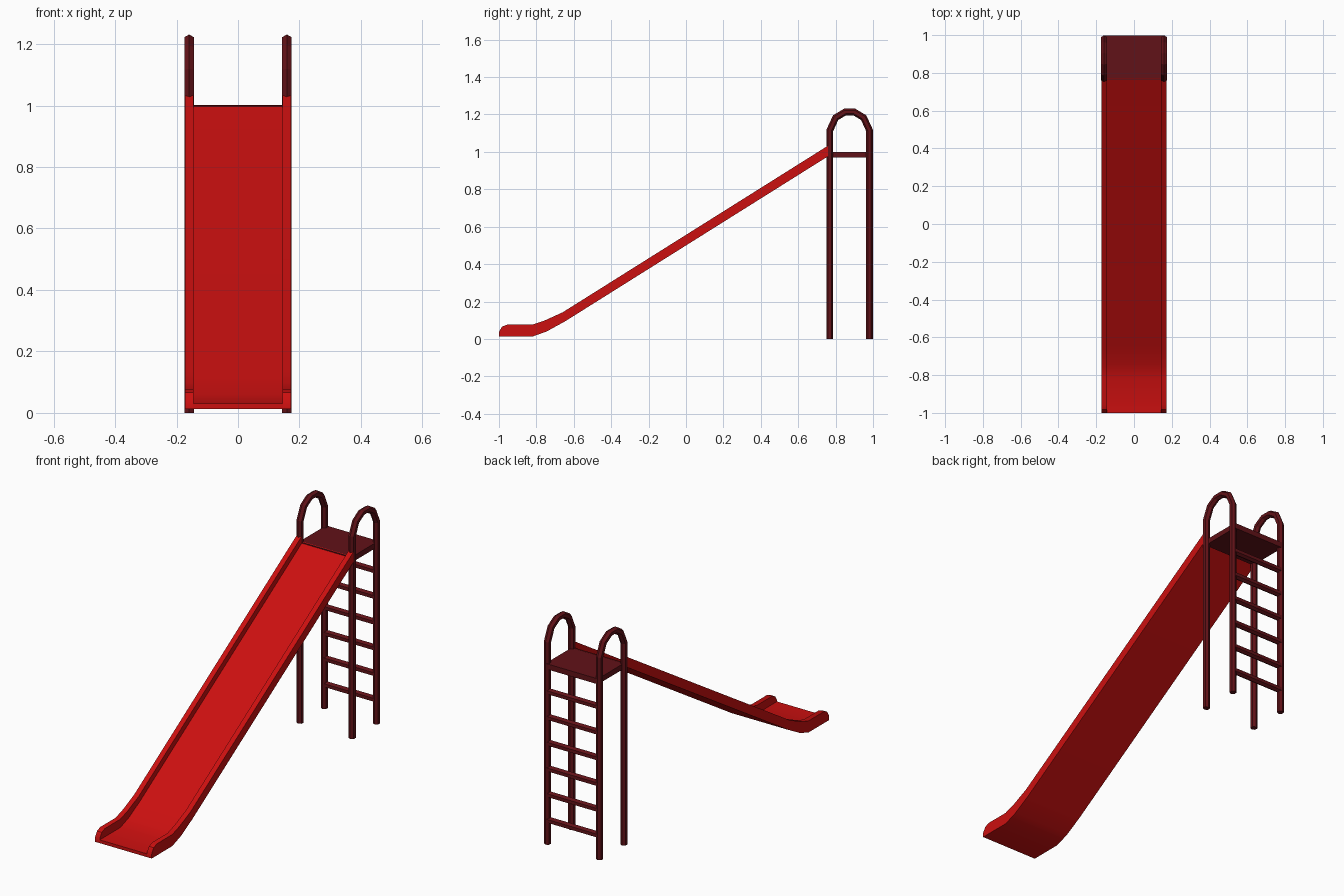
import bpy, bmesh, math
from mathutils import Vector

if "Cube" in bpy.data.objects:
    bpy.data.objects.remove(bpy.data.objects["Cube"])


def material(name, rgb):
    m = bpy.data.materials.new(name)
    m.diffuse_color = (*rgb, 1)
    m.use_nodes = True
    m.node_tree.nodes["Principled BSDF"].inputs["Base Color"].default_value = m.diffuse_color
    return m


RED = material("red_slide", (0.6, 0.005, 0.005))
DARK = material("dark_frame", (0.12, 0.006, 0.009))


def finish(bm, name, mat, mirror=False, smooth=False):
    bmesh.ops.recalc_face_normals(bm, faces=bm.faces)
    me = bpy.data.meshes.new(name)
    bm.to_mesh(me)
    bm.free()
    me.materials.append(mat)
    ob = bpy.data.objects.new(name, me)
    bpy.context.collection.objects.link(ob)
    if smooth:
        bpy.ops.object.select_all(action='DESELECT')
        ob.select_set(True)
        bpy.context.view_layer.objects.active = ob
        bpy.ops.object.shade_smooth_by_angle(angle=math.radians(32))
    if mirror:
        ob.modifiers.new("mirror", 'MIRROR')
    return ob


def extrude_profile(name, profile, x0, x1, mat, **kw):
    """Extrude a closed (y, z) profile from x0 to x1."""
    bm = bmesh.new()
    a, b = ([bm.verts.new((x, y, z)) for y, z in profile] for x in (x0, x1))
    n = len(profile)
    bm.faces.new(a)
    bm.faces.new(b)
    for i in range(n):
        j = (i + 1) % n
        bm.faces.new((a[i], a[j], b[j], b[i]))
    return finish(bm, name, mat, **kw)


def hex_bar(name, path, side, mat, r=0.018, **kw):
    """Sweep a mitred hexagon along a planar path; side is the plane normal."""
    bm = bmesh.new()
    pts = [Vector(p) for p in path]
    side = Vector(side)
    rings = []
    for i, p in enumerate(pts):
        t0 = (p - pts[i - 1]).normalized() if i else (pts[1] - p).normalized()
        t1 = (pts[i + 1] - p).normalized() if i < len(pts) - 1 else t0
        t = (t0 + t1).normalized()
        nrm = side.cross(t) / t.dot(t0)
        rings.append([bm.verts.new(p + nrm * r * math.cos(k * math.pi / 3)
                                   + side * r * math.sin(k * math.pi / 3))
                      for k in range(6)])
    for a, b in zip(rings, rings[1:]):
        for k in range(6):
            j = (k + 1) % 6
            bm.faces.new((a[k], a[j], b[j], b[k]))
    bm.faces.new(rings[0])
    bm.faces.new(rings[-1])
    return finish(bm, name, mat, **kw)


# Slide bed and raised side rails
under = [(-1.0, 0.013), (-0.82, 0.013), (-0.745, 0.04), (-0.645, 0.095), (0.77, 0.983)]
rail_top = [(0.77, 1.04), (-0.66, 0.142), (-0.757, 0.098), (-0.82, 0.077),
            (-0.955, 0.077), (-0.983, 0.066), (-1.0, 0.038)]
bed_top = [(y, z + 0.018) for y, z in reversed(under)]
extrude_profile("slide_bed", under + bed_top, -0.146, 0.146, RED, smooth=True)
extrude_profile("side_rail", under + rail_top, 0.144, 0.173, RED, mirror=True, smooth=True)

# Leg pairs joined by a handrail arch
half = [(-0.106, 0.0), (-0.106, 1.115), (-0.075, 1.183), (-0.025, 1.213)]
arch = half + [(-y, z) for y, z in reversed(half)]
hex_bar("leg_and_handrail", [(0.159, 0.875 + y, z) for y, z in arch],
        (1, 0, 0), DARK, mirror=True)

# Platform
extrude_profile("platform", [(0.762, 0.97), (0.997, 0.97), (0.997, 1.0), (0.762, 1.0)],
                -0.16, 0.16, DARK)

# Ladder rungs
for i in range(6):
    z = 0.132 + i * 0.142
    hex_bar(f"ladder_rung_{i + 1}", [(-0.155, 0.981, z), (0.155, 0.981, z)], (0, 1, 0), DARK)
